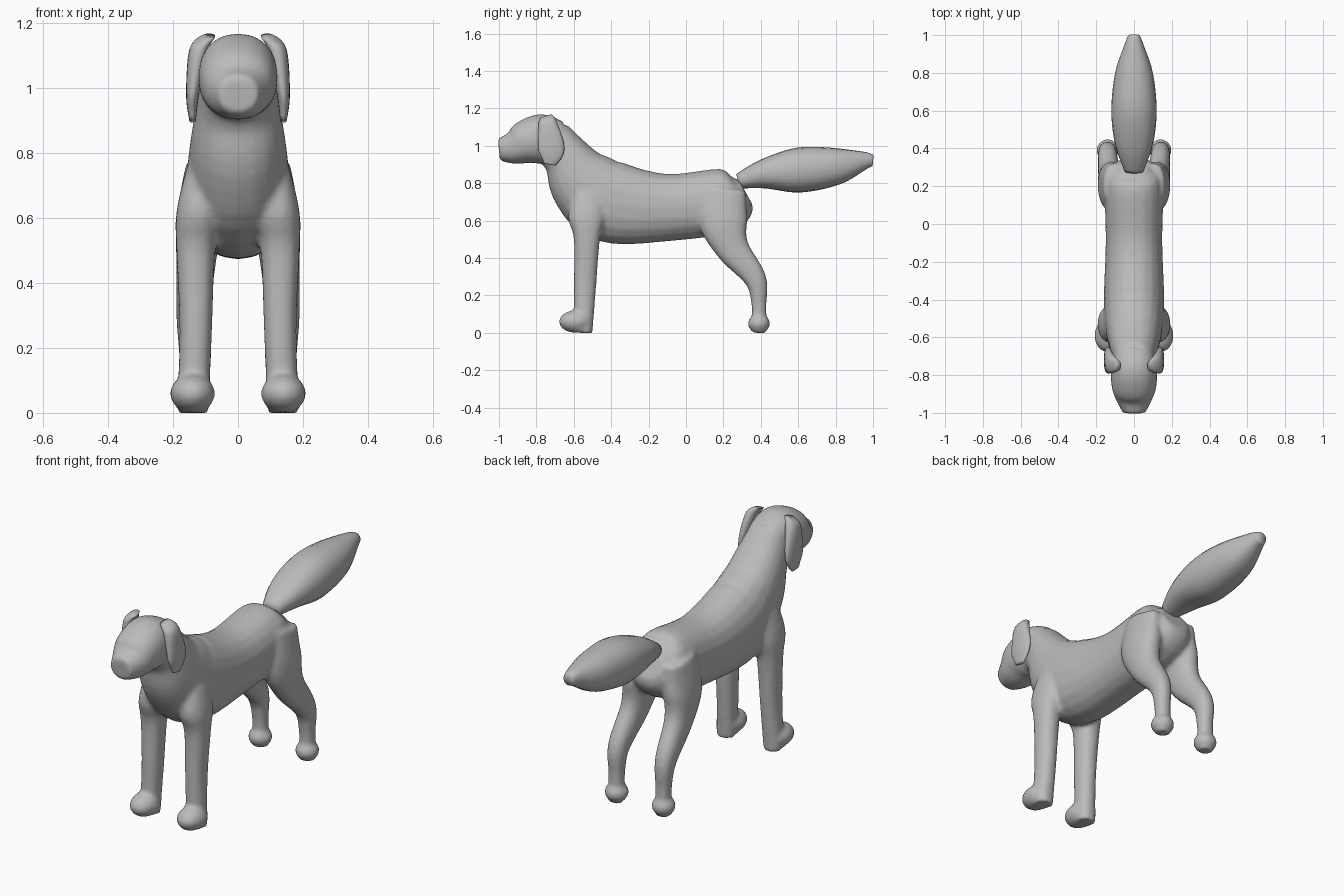
import bpy, bmesh, math
from mathutils import Vector

cube = bpy.data.objects.get("Cube")
if cube:
    bpy.data.objects.remove(cube)

GREY = (0.5, 0.5, 0.5, 1)
coat = bpy.data.materials.new("grey coat")
coat.use_nodes = True
coat.diffuse_color = GREY
coat.node_tree.nodes["Principled BSDF"].inputs["Base Color"].default_value = GREY


def smooth_path(points, steps=5):
    """Pass a rounded path through the control points."""
    pts = [Vector(p) for p in points]
    pts = [pts[0]] + pts + [pts[-1]]
    path = []
    for before, start, end, after in zip(pts, pts[1:], pts[2:], pts[3:]):
        for step in range(steps):
            t = step / steps
            leave, arrive = (end - before) / 2, (after - start) / 2
            bend = start.lerp(end, t * t * (3 - 2 * t))
            path.append(bend + leave * t * (1 - t) ** 2 - arrive * t * t * (1 - t))
    return path + [pts[-1]]


def sweep(name, points, side=1, sides=20):
    """Sweep an oval along points of x, y, z, depth radius and width radius."""
    path = smooth_path(points)
    bm = bmesh.new()
    rings = []
    for i, (x, y, z, depth, width) in enumerate(path):
        ahead, behind = path[min(i + 1, len(path) - 1)], path[max(i - 1, 0)]
        slope = Vector((ahead[1] - behind[1], ahead[2] - behind[2])).normalized()
        ring = []
        for k in range(sides):
            angle = math.tau * k / sides
            across, along = math.sin(angle), math.cos(angle)
            across = math.copysign(abs(across) ** 0.9, across)
            along = math.copysign(abs(along) ** 0.9, along) * depth
            ring.append(bm.verts.new((side * (x + width * across),
                                      y - slope.y * along, z + slope.x * along)))
        rings.append(ring)
    for low, high in zip(rings, rings[1:]):
        for k in range(sides):
            bm.faces.new((low[k - 1], low[k], high[k], high[k - 1]))
    bm.faces.new(rings[0])
    bm.faces.new(rings[-1])
    bmesh.ops.recalc_face_normals(bm, faces=bm.faces)
    for face in bm.faces:
        face.smooth = True
    mesh = bpy.data.meshes.new(name)
    bm.to_mesh(mesh)
    bm.free()
    mesh.materials.append(coat)
    part = bpy.data.objects.new(name, mesh)
    bpy.context.collection.objects.link(part)
    return part


def paw(name, centre, size):
    """Rounded foot."""
    bpy.ops.mesh.primitive_uv_sphere_add(segments=20, ring_count=12, radius=1,
                                         location=centre, scale=size)
    foot = bpy.context.object
    foot.name = name
    foot.data.materials.append(coat)
    return foot


# Trunk rising into the neck
body = sweep("body", [
    (0, .32, .75, .08, .08), (0, .22, .71, .17, .15), (0, -.1, .67, .18, .15),
    (0, -.4, .7, .22, .16), (0, -.55, .81, .19, .15),
    (0, -.64, .94, .13, .13), (0, -.72, 1.03, .12, .11)])

# Skull and muzzle
head = sweep("head", [
    (0, -.66, 1.04, .09, .1), (0, -.76, 1.04, .13, .12), (0, -.85, 1.02, .12, .12),
    (0, -.92, .99, .09, .1), (0, -1, .98, .06, .06)])

# Legs and paws, mirrored left and right
FRONT_LEG = [
    (.11, -.52, .75, .08, .05), (.12, -.53, .62, .1, .07), (.13, -.53, .5, .07, .06),
    (.13, -.54, .25, .06, .05), (.14, -.55, 0, .05, .05)]
HIND_LEG = [
    (.11, .21, .77, .11, .05), (.12, .2, .6, .13, .07), (.13, .25, .45, .09, .06),
    (.14, .37, .29, .06, .05), (.14, .39, .15, .04, .04), (.14, .39, 0, .04, .04)]
limbs = [head]
for tag, side in (("left", 1), ("right", -1)):
    limbs.append(sweep("front_leg_" + tag, FRONT_LEG, side))
    limbs.append(sweep("hind_leg_" + tag, HIND_LEG, side))
    limbs.append(paw("front_paw_" + tag, (side * .14, -.59, .06), (.07, .09, .06)))
    limbs.append(paw("hind_paw_" + tag, (side * .14, .39, .05), (.06, .06, .05)))

# Fuse head and limbs into the trunk with soft joints
bpy.ops.object.select_all(action='DESELECT')
for part in limbs + [body]:
    part.select_set(True)
bpy.context.view_layer.objects.active = body
bpy.ops.object.join()
fuse = body.modifiers.new("Fuse", 'REMESH')
fuse.mode = 'VOXEL'
fuse.voxel_size = 0.012
fuse.use_smooth_shade = True
soften = body.modifiers.new("Soften", 'SMOOTH')
soften.iterations = 5

# Full tail, narrow at the root and blunt at the tip
sweep("tail", [
    (0, .28, .81, .04, .05), (0, .42, .85, .08, .1), (0, .6, .87, .12, .12),
    (0, .8, .89, .1, .1), (0, .95, .92, .05, .05), (0, 1, .92, .03, .03)])

# Flat hanging ears
EAR = [
    (.09, -.75, 1.16, .03, .02), (.12, -.74, 1.12, .05, .03),
    (.14, -.72, .98, .07, .02), (.14, -.73, .9, .03, .01)]
for tag, side in (("left", 1), ("right", -1)):
    sweep("ear_" + tag, EAR, side)
